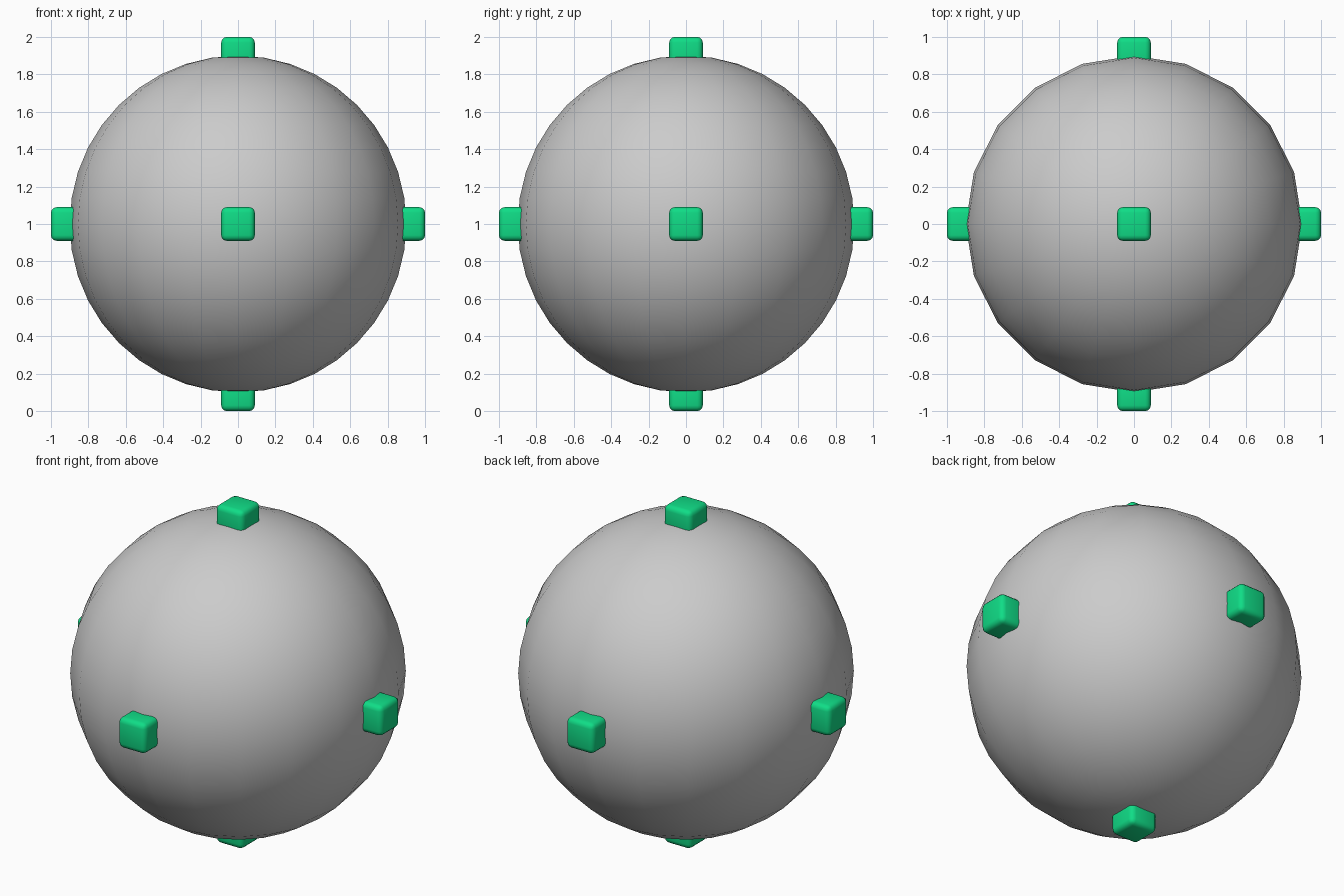
import bpy
from mathutils import Vector

default = bpy.data.objects.get("Cube")
if default:
    bpy.data.objects.remove(default, do_unlink=True)


def make_material(name, colour):
    mat = bpy.data.materials.new(name)
    mat.use_nodes = True
    mat.diffuse_color = colour
    mat.node_tree.nodes["Principled BSDF"].inputs["Base Color"].default_value = colour
    return mat


grey = make_material("soft grey", (0.6, 0.6, 0.6, 1))
green = make_material("bright green", (0.005, 0.72, 0.24, 1))

CENTRE = Vector((0, 0, 1))
RADIUS = 0.9
STUD = 0.18

# Smooth ball
bpy.ops.mesh.primitive_uv_sphere_add(segments=20, ring_count=20, radius=RADIUS, location=CENTRE)
ball = bpy.context.object
ball.name = "ball"
ball.data.materials.append(grey)
bpy.ops.object.shade_smooth()


# Rounded stud whose outer face lies one unit from the centre
def add_stud(name, direction):
    location = CENTRE + Vector(direction) * (1 - STUD / 2)
    bpy.ops.mesh.primitive_cube_add(size=STUD, location=location)
    stud = bpy.context.object
    stud.name = name
    stud.data.materials.append(green)
    bevel = stud.modifiers.new("rounded edges", 'BEVEL')
    bevel.width = 0.03
    bevel.segments = 3
    bpy.ops.object.shade_smooth()


# One stud on each axis direction
for name, direction in {
    "left_stud": (1, 0, 0), "right_stud": (-1, 0, 0),
    "back_stud": (0, 1, 0), "front_stud": (0, -1, 0),
    "top_stud": (0, 0, 1), "bottom_stud": (0, 0, -1),
}.items():
    add_stud(name, direction)
